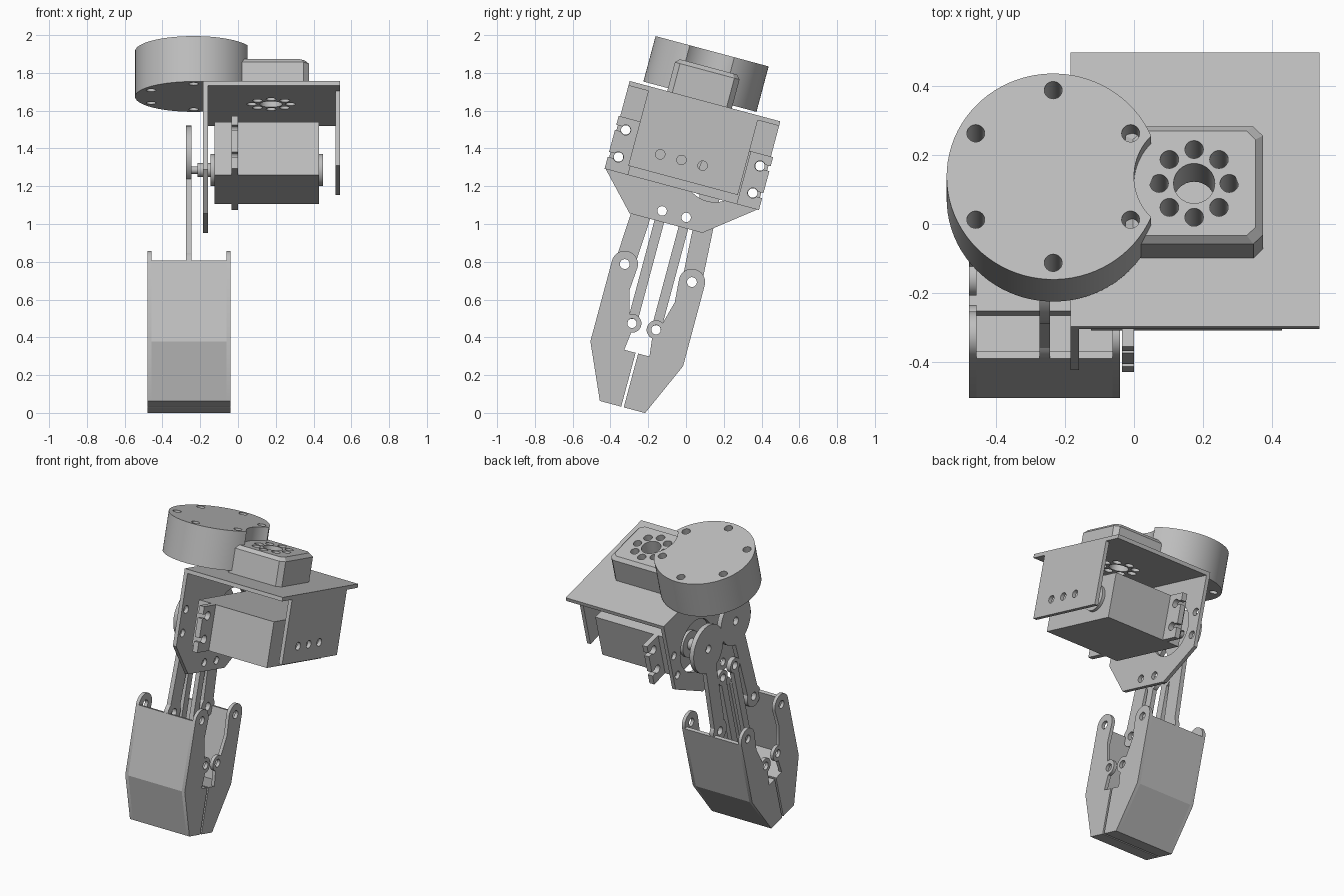
import bpy
import bmesh
from math import sin, cos, asin, atan2, radians, pi
from mathutils import Matrix, Vector

if "Cube" in bpy.data.objects:
    bpy.data.objects.remove(bpy.data.objects["Cube"], do_unlink=True)

grey = bpy.data.materials.new("plain grey")
grey.use_nodes = True
grey.diffuse_color = (0.52, 0.52, 0.52, 1)
grey.node_tree.nodes["Principled BSDF"].inputs["Base Color"].default_value = grey.diffuse_color

TILT = Matrix.Rotation(radians(-15), 4, "X")
MID = -0.333                     # centre line of the gripper before tilting
# maps a profile's (x, y, depth) to (y, z, x)
SIDEWAYS = Matrix(((0, 0, 1, 0), (1, 0, 0, 0), (0, 1, 0, 0), (0, 0, 0, 1)))


def arc(c, r, start, end, n=24):
    steps = [radians(start + (end - start) * i / n) for i in range(n + 1)]
    return [(c[0] + r * cos(t), c[1] + r * sin(t)) for t in steps]


def circle(c, r, n=32):
    return arc(c, r, 0, 360, n)[:-1]


def rect(x0, x1, y0, y1):
    return [(x0, y0), (x1, y0), (x1, y1), (x0, y1)]


def extrude(name, loops, lo, hi, sideways=True, edit=None):
    """Fill the first loop, leaving the others as holes, from depth lo to hi."""
    curve = bpy.data.curves.new(name, "CURVE")
    curve.dimensions = "2D"
    curve.fill_mode = "BOTH"
    curve.extrude = (hi - lo) / 2
    for pts in loops:
        spline = curve.splines.new("POLY")
        spline.points.add(len(pts) - 1)
        for p, (x, y) in zip(spline.points, pts):
            p.co = (x, y, 0, 1)
        spline.use_cyclic_u = True
    temp = bpy.data.objects.new("temp", curve)
    bpy.context.collection.objects.link(temp)
    graph = bpy.context.evaluated_depsgraph_get()
    mesh = bpy.data.meshes.new_from_object(temp.evaluated_get(graph))
    bpy.data.objects.remove(temp, do_unlink=True)
    bpy.data.curves.remove(curve)

    bm = bmesh.new()
    bm.from_mesh(mesh)
    bmesh.ops.remove_doubles(bm, verts=bm.verts, dist=1e-5)
    bmesh.ops.recalc_face_normals(bm, faces=bm.faces)
    if edit:
        edit(bm)
    place = Matrix.Translation((0, 0, (lo + hi) / 2))
    bm.transform(TILT @ (SIDEWAYS if sideways else Matrix()) @ place)
    bm.to_mesh(mesh)
    bm.free()
    mesh.name = name
    mesh.materials.clear()
    mesh.materials.append(grey)
    obj = bpy.data.objects.new(name, mesh)
    bpy.context.collection.objects.link(obj)
    bpy.ops.object.select_all(action="DESELECT")
    obj.select_set(True)
    bpy.context.view_layer.objects.active = obj
    bpy.ops.object.shade_smooth_by_angle(angle=radians(30))
    return obj


def link(name, p, q, r1, r2, half, hole, lo, hi):
    """Flat bar with a round eye at each end."""
    p, q = Vector(p), Vector(q)
    d = q - p
    a = math_deg(atan2(d.y, d.x))
    a1, a2 = math_deg(asin(half / r1)), math_deg(asin(half / r2))
    outline = arc(p, r1, a + a1, a + 360 - a1, 40) + arc(q, r2, a - 180 + a2, a + 180 - a2)
    extrude(name, [outline, circle(p, hole), circle(q, hole)], lo, hi)


def math_deg(t):
    return t * 180 / pi


# Mounting bracket: top plate, tall wall and short wall
hub = (0.175, -0.36)
horn_holes = [circle(hub, 0.06)]
for i in range(8):
    t = i * pi / 4
    horn_holes.append(circle((hub[0] + 0.102 * cos(t), hub[1] + 0.102 * sin(t)), 0.027, 20))
extrude("bracket_top_plate", [rect(-0.185, 0.54, -0.743, 0.083)] + horn_holes, 1.595, 1.62, False)

shaft = (MID + 0.15, 1.282)
flange_holes = [(u, w) for u in (-0.696, 0.04) for w in (1.216, 1.364)]
wall = [(-0.743, 1.595), (-0.743, 1.135), (-0.562, 0.943), (-0.163, 0.943), (0.083, 1.135), (0.083, 1.595)]
wall_holes = [circle(p, 0.025) for p in flange_holes]
wall_holes += [circle((MID + s * 0.066, 1.0), 0.025) for s in (-1, 1)]
extrude("bracket_tall_wall", [wall, circle(shaft, 0.17, 48)] + wall_holes, -0.185, -0.16)

short_holes = [circle((-0.37 + s * 0.116, 1.287), 0.025) for s in (-1, 0, 1)]
extrude("bracket_short_wall", [rect(-0.634, -0.034, 1.185, 1.595)] + short_holes, 0.515, 0.54)

# Base boss with cut corners and a bevelled top
hx, hy, cut = 0.2, 0.177, 0.028
boss = []
for sx, sy in ((1, 1), (-1, 1), (-1, -1), (1, -1)):
    pair = [(hub[0] + sx * hx, hub[1] + sy * (hy - cut)), (hub[0] + sx * (hx - cut), hub[1] + sy * hy)]
    boss += pair if sx * sy > 0 else pair[::-1]


def taper(bm):
    for v in bm.verts:
        off = v.co.xy - Vector(hub)
        if v.co.z > 0 and off.length > 0.14:
            v.co.x = hub[0] + off.x * (hx - 0.022) / hx
            v.co.y = hub[1] + off.y * (hy - 0.02) / hy


extrude("boss_body", [boss] + horn_holes, 1.62, 1.778, False)
extrude("boss_top", [boss] + horn_holes, 1.778, 1.80, False, taper)

# Round mounting disc, notched around the hub
disc = (-0.235, -0.362)
rim = arc(disc, 0.31, 23.2, 336.8, 72) + arc((0.175, -0.362), 0.175, 224.3, 135.7, 20)[1:-1]
bolts = []
for i in range(6):
    t = radians(30 + 60 * i)
    bolts.append(circle((disc[0] + 0.26 * cos(t), disc[1] + 0.26 * sin(t)), 0.026))
extrude("mounting_disc", [rim] + bolts, 1.636, 1.885, False)

# Servo motor with slotted flange, end caps and shaft
extrude("servo_body", [rect(-0.625, -0.025, 1.137, 1.427)], -0.125, 0.43)


def slot(w, s):
    """Keyhole slot opening on the flange end, listed upwards."""
    c = (-0.328 + s * 0.368, w)
    end = -0.328 + s * 0.423
    a = 30 if s > 0 else 150
    pts = arc(c, 0.027, -a, -360 + a, 20) if s > 0 else arc(c, 0.027, 210, 510, 20)
    return [(end, w - 0.0135)] + pts + [(end, w + 0.0135)]


end = 0.423
flange = [(-0.328 + end, 1.137)] + slot(1.216, 1) + slot(1.364, 1) + [(-0.328 + end, 1.427)]
flange += [(-0.328 - end, 1.427)] + slot(1.364, -1)[::-1] + slot(1.216, -1)[::-1] + [(-0.328 - end, 1.137)]
extrude("servo_flange", [flange], -0.035, 0.0)
for name, r, lo, hi in (("servo_front_cap", 0.085, -0.145, -0.125), ("servo_rear_cap", 0.085, 0.43, 0.45),
                        ("servo_shaft", 0.037, -0.215, -0.145), ("servo_pin", 0.02, -0.25, -0.215)):
    extrude(name, [circle(shaft, r)], lo, hi)

# Gripper: links and fingers, mirrored about the centre line
for s, side in ((-1, "front"), (1, "back")):
    link(side + "_drive_arm", (MID + s * 0.15, 1.282), (MID + s * 0.184, 0.677), 0.157, 0.069, 0.053, 0.026, -0.275, -0.245)
    link(side + "_guide_link", (MID + s * 0.066, 1.0), (MID + s * 0.066, 0.383), 0.049, 0.049, 0.026, 0.025, -0.275, -0.245)

    def flip(pts):
        return [(MID - s * v, w) for v, w in pts]

    cheek = arc((-0.184, 0.677), 0.07, 180, 0) + [(-0.124, 0.55), (-0.091, 0.428)]
    cheek += arc((-0.066, 0.384), 0.05, 110, -80)
    cheek += [(-0.069, 0.238), (-0.007, 0.238), (-0.007, -0.057), (-0.124, -0.057), (-0.254, 0.235)]
    eyes = [circle((-0.184, 0.677), 0.026), circle((-0.066, 0.384), 0.025)]
    for x, tag in ((-0.48, "right"), (-0.062, "left")):
        extrude(f"{side}_finger_{tag}_cheek", [flip(p) for p in [cheek] + eyes], x, x + 0.022)
    tip = [(-0.254, 0.235), (-0.069, 0.238), (-0.007, 0.238), (-0.007, -0.057), (-0.124, -0.057)]
    extrude(side + "_finger_tip", [flip(tip)], -0.458, -0.062)
    extrude(side + "_finger_wall", [flip(rect(-0.254, -0.232, 0.235, 0.677))], -0.458, -0.062)
